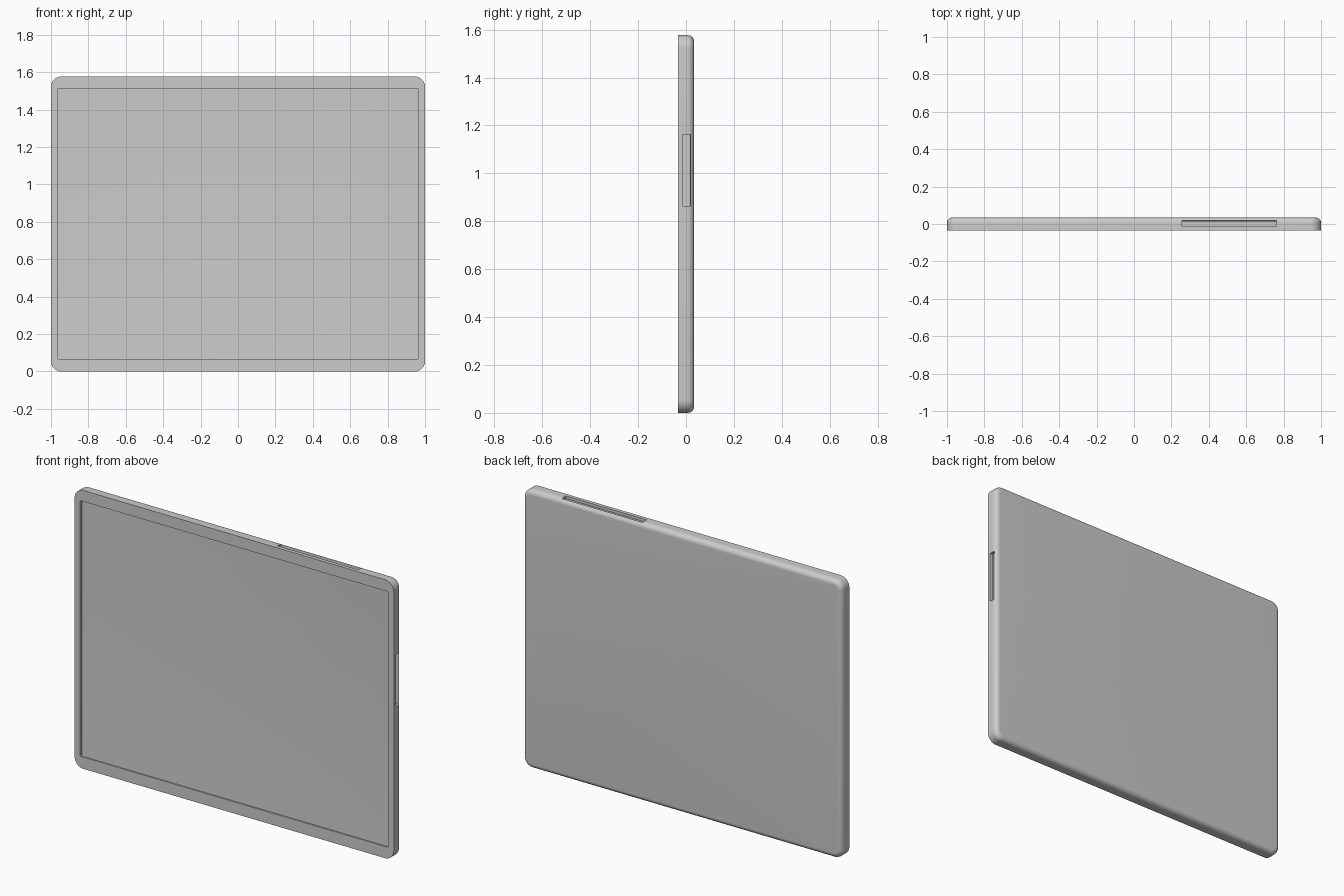
import bpy, bmesh
from math import sin, cos, pi, radians

if "Cube" in bpy.data.objects:
    bpy.data.objects.remove(bpy.data.objects["Cube"])

W, H, T = 2.0, 1.577, 0.068    # width, height, thickness
R, EDGE = 0.055, 0.028         # outline corner radius, back edge rounding
WALL, LIP = 0.016, 0.011       # shell wall and front lip thickness
SEG = 10


def rounded_loop(bm, x, z0, z1, r, y):
    """Loop of vertices around a rounded rectangle in the xz plane."""
    loop = []
    corners = [(x - r, z1 - r), (r - x, z1 - r), (r - x, z0 + r), (x - r, z0 + r)]
    for q, (cx, cz) in enumerate(corners):
        for i in range(SEG + 1):
            a = (q + i / SEG) * pi / 2
            loop.append(bm.verts.new((cx + r * cos(a), y, cz + r * sin(a))))
    return loop


def edge_profile(inset, y_front, y_back, r):
    """(inset, y) pairs: straight side, then a quarter round onto the back."""
    pts = [(inset, y_front)]
    for i in range(SEG + 1):
        a = i / SEG * pi / 2
        pts.append((inset + r * (1 - cos(a)), y_back - r + r * sin(a)))
    return pts


def cut_slot(body, name, center, size):
    bpy.ops.mesh.primitive_cube_add(size=1, location=center)
    cutter = bpy.context.object
    cutter.name = name
    cutter.dimensions = size
    cutter.hide_render = True
    bpy.context.view_layer.update()
    mod = body.modifiers.new(name, 'BOOLEAN')
    mod.object, mod.operation, mod.solver = cutter, 'DIFFERENCE', 'EXACT'
    bpy.context.view_layer.objects.active = body
    bpy.ops.object.modifier_apply(modifier=name)
    bpy.data.objects.remove(cutter)


# Hollow shell: lofted from the cavity floor, round the front lip, to the back
bm = bmesh.new()
inner = edge_profile(WALL, -T / 2 + LIP, T / 2 - WALL, EDGE - WALL)
outer = edge_profile(0, -T / 2, T / 2, EDGE)
outline = lambda i, y: rounded_loop(bm, W / 2 - i, i, H - i, R - i, y)
opening = lambda y: rounded_loop(bm, 0.966, 0.066, 1.514, 0.008, y)
loops = [outline(*p) for p in reversed(inner)]
loops += [opening(-T / 2 + LIP), opening(-T / 2)]
loops += [outline(*p) for p in outer]
for a, b in zip(loops, loops[1:]):
    for i in range(len(a)):
        j = (i + 1) % len(a)
        bm.faces.new((a[i], a[j], b[j], b[i]))
bm.faces.new(loops[0])
bm.faces.new(loops[-1])
bmesh.ops.recalc_face_normals(bm, faces=bm.faces)
mesh = bpy.data.meshes.new("case_shell")
bm.to_mesh(mesh)
bm.free()
body = bpy.data.objects.new("case_shell", mesh)
bpy.context.collection.objects.link(body)

# Button openings through the top and right walls
cut_slot(body, "top_slot", (0.51, 0.003, H), (0.506, 0.032, 0.05))
cut_slot(body, "side_slot", (W / 2, 0.002, 1.013), (0.05, 0.032, 0.298))

bpy.ops.object.select_all(action='DESELECT')
body.select_set(True)
bpy.context.view_layer.objects.active = body
bpy.ops.object.shade_smooth_by_angle(angle=radians(30))
